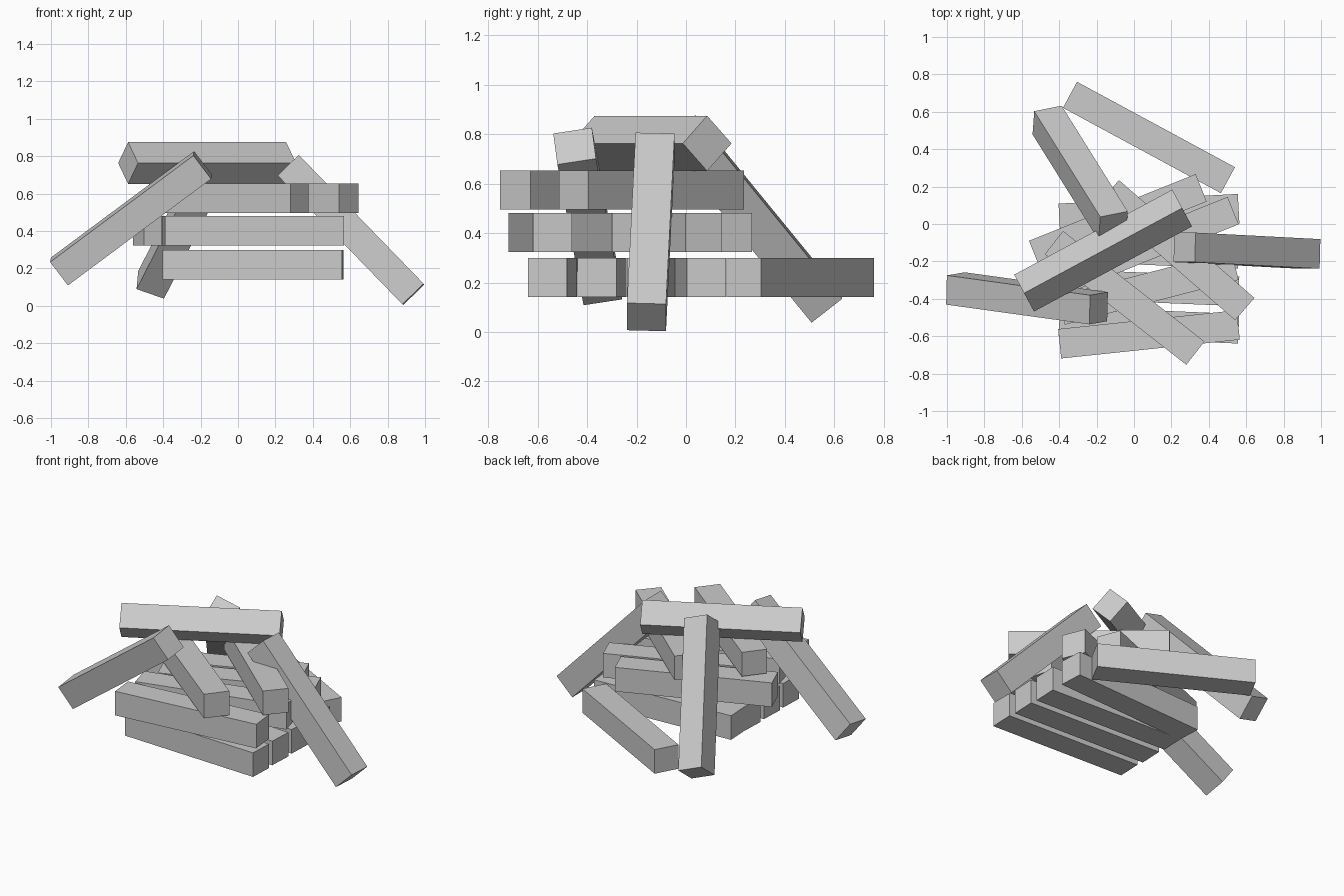
import bpy
from math import radians, cos, sin
from mathutils import Vector, Matrix

if "Cube" in bpy.data.objects:
    bpy.data.objects.remove(bpy.data.objects["Cube"])

LENGTH, THICK = 0.96, 0.158


def beam(name, center, direction, side):
    """Square beam along direction; side sets the roll about its axis."""
    d = Vector(direction).normalized()
    s = Vector(side)
    s = (s - d * s.dot(d)).normalized()
    n = d.cross(s)
    bpy.ops.mesh.primitive_cube_add(size=1)
    ob = bpy.context.object
    ob.name = name
    rot = Matrix((d, s, n)).transposed().to_4x4()
    ob.matrix_world = (Matrix.Translation(center) @ rot
                       @ Matrix.Diagonal((LENGTH, THICK, THICK, 1)))
    return ob


def flat_beam(name, x, y, z, angle):
    a = radians(angle)
    return beam(name, (x, y, z), (cos(a), sin(a), 0), (-sin(a), cos(a), 0))


def leaning_beam(name, low, high, side):
    low, high = Vector(low), Vector(high)
    return beam(name, (low + high) / 2, high - low, side)


# Stacked layers: z of each layer, then (x, y, angle) of its beams
layers = {
    "bottom_beam": (0.22, [(0.08, -0.54, -2.4), (0.08, -0.34, -2.4),
                           (0.08, -0.14, -2.4), (0.08, 0.056, 3.1),
                           (0.08, 0.4625, -28.4)]),
    "middle_beam": (0.402, [(0.08, -0.59, 6), (0.075, -0.342, 14.5),
                            (0.085, -0.108, 22), (-0.086, 0.015, 21.8)]),
    "upper_beam": (0.574, [(0.23, -0.14, -41), (-0.05, -0.395, -38)]),
}
for name, (z, beams) in layers.items():
    for i, (x, y, angle) in enumerate(beams, 1):
        flat_beam(f"{name}_{i}", x, y, z, angle)

# Top beam balanced on its edge
a = radians(28.3)
beam("top_beam", (-0.165, -0.142, 0.763), (cos(a), sin(a), 0),
     (-sin(a), cos(a), 1))

# Beams leaning on the stack
leaning_beam("left_leaning_beam", (-0.952, -0.345, 0.185),
             (-0.192, -0.45, 0.75), (0.025, 0.99, 0.15))
leaning_beam("right_leaning_beam", (0.94, -0.16, 0.058),
             (0.268, -0.125, 0.752), (0, 1, 0))
leaning_beam("back_leaning_beam", (-0.463, 0.553, 0.115),
             (-0.113, -0.007, 0.80), (0.155, 0.03, -0.053))
